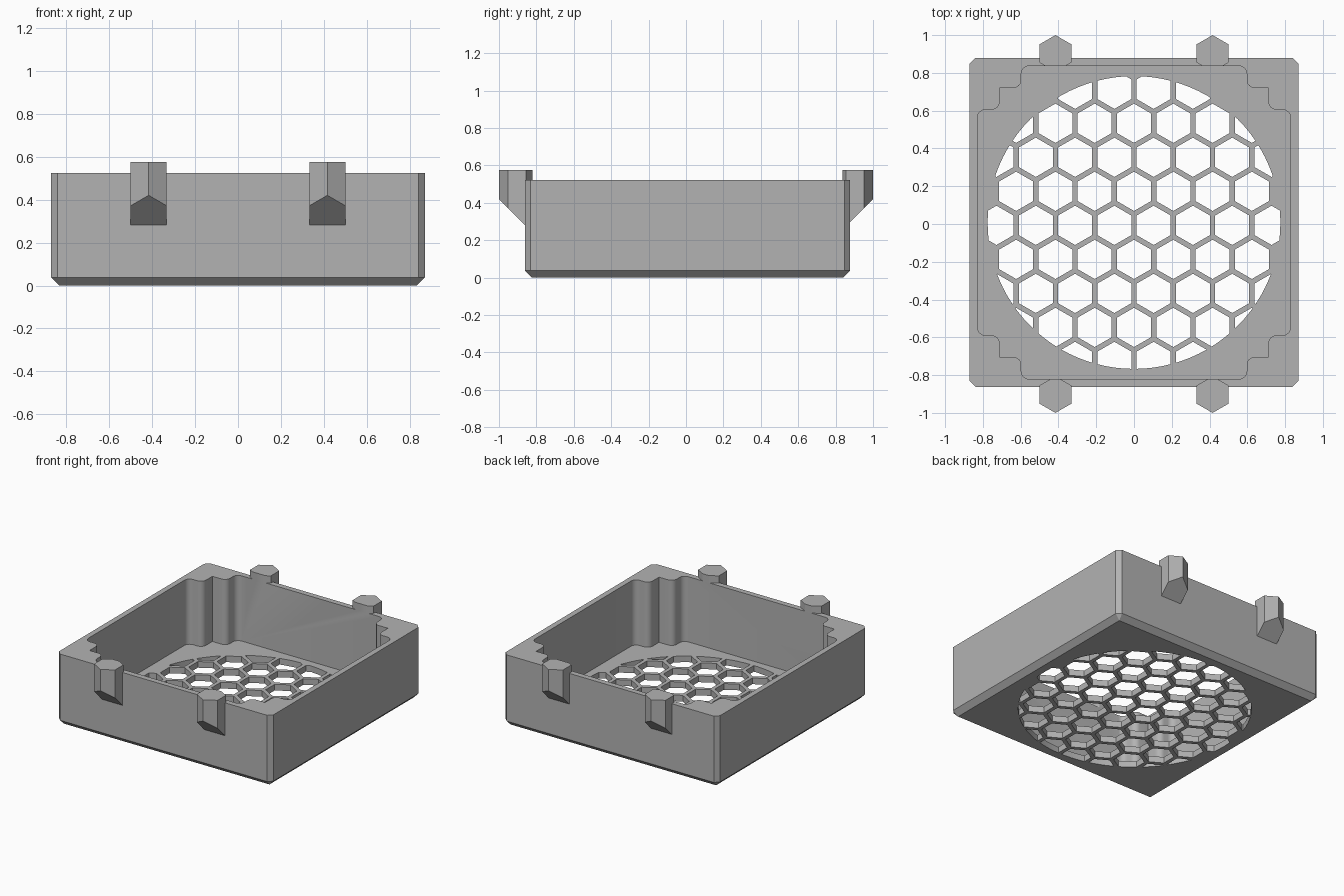
import bpy, bmesh, math
from mathutils import Vector

if "Cube" in bpy.data.objects:
    bpy.data.objects.remove(bpy.data.objects["Cube"])

CY = 0.008                 # tray centre in y
HALF, TOP, FLOOR = 0.87, 0.523, 0.045
CHAMFER = 0.03             # vertical edges
FOOT = 0.037               # bevel round the underside

grey = bpy.data.materials.new("grey plastic")
grey.diffuse_color = (0.45, 0.45, 0.45, 1)
grey.use_nodes = True
grey.node_tree.nodes["Principled BSDF"].inputs["Base Color"].default_value = grey.diffuse_color


def make_object(name, bm):
    bmesh.ops.recalc_face_normals(bm, faces=bm.faces)
    mesh = bpy.data.meshes.new(name)
    bm.to_mesh(mesh)
    bm.free()
    mesh.materials.append(grey)
    obj = bpy.data.objects.new(name, mesh)
    bpy.context.collection.objects.link(obj)
    return obj


def add_prism(bm, points, z_low, z_high):
    """Prism over a 2D outline; z_low may be a function of x and y."""
    low = z_low if callable(z_low) else (lambda x, y: z_low)
    a = [bm.verts.new((x, y, low(x, y))) for x, y in points]
    b = [bm.verts.new((x, y, z_high)) for x, y in points]
    bm.faces.new(a[::-1])
    bm.faces.new(b)
    for i in range(len(a)):
        j = (i + 1) % len(a)
        bm.faces.new((a[i], a[j], b[j], b[i]))


def polygon(cx, cy, radius, sides, start=0.0):
    return [(cx + radius * math.cos(start + math.tau * i / sides),
             cy + radius * math.sin(start + math.tau * i / sides)) for i in range(sides)]


def rounded(corners, steps=6):
    """Fillet the corners of an outline given as (x, y, radius), right angles only."""
    out = []
    for i, (x, y, r) in enumerate(corners):
        p = Vector((x, y))
        if r == 0:
            out.append((x, y))
            continue
        u = (Vector(corners[i - 1][:2]) - p).normalized() * r
        v = (Vector(corners[(i + 1) % len(corners)][:2]) - p).normalized() * r
        for k in range(steps + 1):
            t = math.pi / 2 * k / steps
            q = p + u * (1 - math.sin(t)) + v * (1 - math.cos(t))
            out.append((q.x, q.y))
    return out


def combine(target, other, operation):
    mod = target.modifiers.new(operation.lower(), 'BOOLEAN')
    mod.object, mod.operation, mod.solver = other, operation, 'EXACT'
    bpy.context.view_layer.objects.active = target
    bpy.ops.object.modifier_apply(modifier=mod.name)
    bpy.data.objects.remove(other, do_unlink=True)


# Outer block: chamfered vertical edges, bevelled foot
bm = bmesh.new()
c = HALF - CHAMFER
outline = [(HALF, -c), (HALF, c), (c, HALF), (-c, HALF),
           (-HALF, c), (-HALF, -c), (-c, -HALF), (c, -HALF)]
add_prism(bm, [(x, y + CY) for x, y in outline], FOOT, TOP)
f = HALF - FOOT
shrink = lambda v: math.copysign(f, v)
bm.faces.ensure_lookup_table()
base = bm.faces[0]
foot = {k: bm.verts.new((k[0] * f, k[1] * f + CY, 0))
        for k in ((1, 1), (-1, 1), (-1, -1), (1, -1))}
key = lambda v: (1 if v.co.x > 0 else -1, 1 if v.co.y > CY else -1)
for e in list(base.edges):
    p, q = e.verts
    if key(p) == key(q):
        bm.faces.new((p, q, foot[key(p)]))
    else:
        bm.faces.new((p, q, foot[key(q)], foot[key(p)]))
bm.faces.remove(base)
bm.faces.new(list(foot.values()))
tray = make_object("tray", bm)

# Four hexagonal clips with a sloping underside
bm = bmesh.new()
R = 0.097
for sx in (-1, 1):
    for sy in (-1, 1):
        add_prism(bm, polygon(sx * 0.416, sy * (1 - R), R, 6, math.pi / 6),
                  lambda x, y: abs(y) - 0.58, 0.576)
combine(tray, make_object("clips", bm), 'UNION')

# Cavity with stepped, rounded corners
a, m, s, r = 0.829, 0.712, 0.597, 0.042
quarter = [(a, s, r), (m, s, r), (m, m, 0), (s, m, r), (s, a, r)]
loop = list(quarter)
loop += [(-x, y, k) for x, y, k in reversed(quarter)]
loop += [(-x, -y, k) for x, y, k in quarter]
loop += [(x, -y, k) for x, y, k in reversed(quarter)]
bm = bmesh.new()
add_prism(bm, [(x, y + CY) for x, y in rounded(loop)], FLOOR, 1.0)
combine(tray, make_object("cavity", bm), 'DIFFERENCE')

# Honeycomb vent: hexagon holes limited to a circle
PITCH = 0.208
bm = bmesh.new()
for row in range(-4, 5):
    for col in range(-5, 6):
        x = (col + (0.5 if row % 2 == 0 else 0)) * PITCH
        y = row * PITCH * math.sqrt(0.75) - 0.007
        if math.hypot(x, y) < 0.842:
            add_prism(bm, polygon(x, y, 0.104, 6, math.pi / 6), -0.1, 0.2)
holes = make_object("vent_holes", bm)
bm = bmesh.new()
add_prism(bm, polygon(0, CY, 0.775, 96), -0.05, 0.15)
combine(holes, make_object("vent_circle", bm), 'INTERSECT')
combine(tray, holes, 'DIFFERENCE')

# Smooth the fillets, keep edges sharp
bpy.ops.object.select_all(action='DESELECT')
tray.select_set(True)
bpy.context.view_layer.objects.active = tray
bpy.ops.object.shade_smooth_by_angle(angle=math.radians(30))
